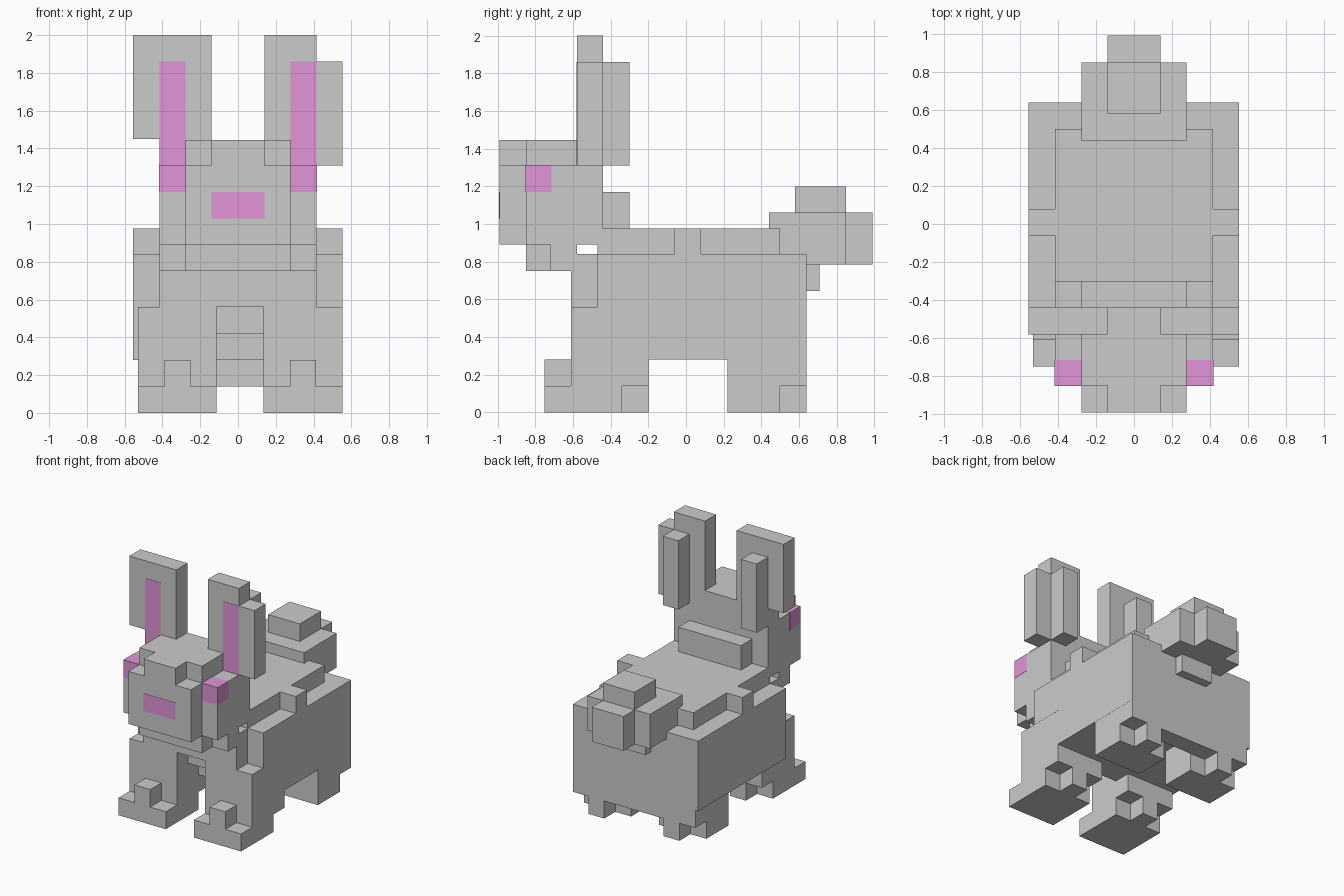
import bpy, bmesh


def part(name, boxes, material=None):
    """One object made of axis-aligned boxes: (x0, x1, y0, y1, z0, z1)."""
    bm = bmesh.new()
    for x0, x1, y0, y1, z0, z1 in boxes:
        cube = bmesh.ops.create_cube(bm, size=1.0)
        for v in cube["verts"]:
            v.co.x = x1 if v.co.x > 0 else x0
            v.co.y = y1 if v.co.y > 0 else y0
            v.co.z = z1 if v.co.z > 0 else z0
    mesh = bpy.data.meshes.new(name)
    bm.to_mesh(mesh)
    bm.free()
    if material:
        mesh.materials.append(material)
    obj = bpy.data.objects.new(name, mesh)
    bpy.context.collection.objects.link(obj)
    return obj


pink = bpy.data.materials.new("pink")
pink.diffuse_color = (0.75, 0.3, 0.68, 1)
E = 0.002  # coloured pieces sit just proud of the grey

# Body with stepped chest, raised back and a bump on each flank
part("body", [
    (-0.555, 0.553, -0.47, 0.64, 0.56, 0.84),
    (-0.415, 0.415, -0.61, -0.47, 0.56, 0.84),
    (-0.555, 0.553, -0.20, 0.64, 0.28, 0.56),
    (-0.555, -0.53, -0.47, -0.20, 0.28, 0.56),
    (-0.115, 0.135, -0.47, -0.20, 0.42, 0.56),
    (-0.115, 0.135, -0.34, -0.20, 0.28, 0.42),
    (-0.115, 0.135, 0.50, 0.64, 0.14, 0.28),
])
part("back", [
    (-0.415, 0.415, -0.47, 0.50, 0.84, 0.975),
    (-0.555, -0.415, -0.06, 0.08, 0.84, 0.975),
    (0.415, 0.553, -0.06, 0.08, 0.84, 0.975),
])

# Legs: front and hind, each with a heel stub; front feet have toes
for side, x0, toe in (("left", -0.53, -0.39), ("right", 0.135, 0.275)):
    x1 = x0 + 0.417
    part("front_leg_" + side, [
        (x0, x1, -0.61, -0.20, 0.14, 0.56),
        (x0, x1, -0.75, -0.34, 0, 0.14),
        (toe, toe + 0.139, -0.34, -0.20, 0, 0.14),
        (toe, toe + 0.139, -0.75, -0.61, 0.14, 0.28),
    ])
    part("hind_leg_" + side, [
        (x0, x1, 0.22, 0.64, 0.14, 0.28),
        (x0, x1, 0.22, 0.50, 0, 0.14),
        (toe, toe + 0.139, 0.50, 0.64, 0, 0.14),
    ])

# Head with muzzle, brow, jaw and nape
part("head", [
    (-0.415, 0.415, -0.85, -0.44, 0.89, 1.31),
    (-0.277, 0.277, -0.99, -0.85, 0.89, 1.31),
    (-0.277, 0.277, -0.85, -0.44, 1.31, 1.445),
    (-0.14, 0.14, -0.99, -0.85, 1.31, 1.445),
    (-0.277, 0.277, -0.85, -0.72, 0.75, 0.89),
    (-0.415, 0.415, -0.72, -0.58, 0.75, 0.89),
    (-0.277, 0.277, -0.44, -0.30, 0.975, 1.17),
])

# Ears: broad left one, stepped right one
part("ear_left", [
    (-0.415, -0.14, -0.58, -0.44, 1.31, 2.0),
    (-0.555, -0.415, -0.58, -0.44, 1.45, 2.0),
    (-0.415, -0.277, -0.44, -0.30, 1.31, 1.86),
])
part("ear_right", [
    (0.14, 0.415, -0.58, -0.44, 1.31, 2.0),
    (0.415, 0.553, -0.58, -0.44, 1.31, 1.86),
    (0.277, 0.415, -0.44, -0.30, 1.31, 1.86),
])

# Coloured inner ears, eyes and nose
for side, s in (("left", -1), ("right", 1)):
    a, b = sorted((s * 0.277, s * 0.415))
    part("inner_ear_" + side, [(a, b, -0.58 - E, -0.57, 1.31, 1.86)], pink)
    a, b = sorted((s * 0.277, s * (0.415 + E)))
    part("eye_" + side, [(a, b, -0.85 - E, -0.715, 1.17, 1.31 + E)], pink)
part("nose", [(-0.14, 0.14, -0.99 - E, -0.98, 1.03, 1.17)], pink)

# Tail
part("tail", [
    (-0.277, 0.277, 0.44, 0.85, 0.785, 1.06),
    (-0.14, 0.14, 0.58, 0.85, 1.06, 1.20),
    (-0.14, 0.14, 0.85, 0.99, 0.785, 1.06),
    (-0.14, 0.14, 0.60, 0.71, 0.645, 0.785),
])
